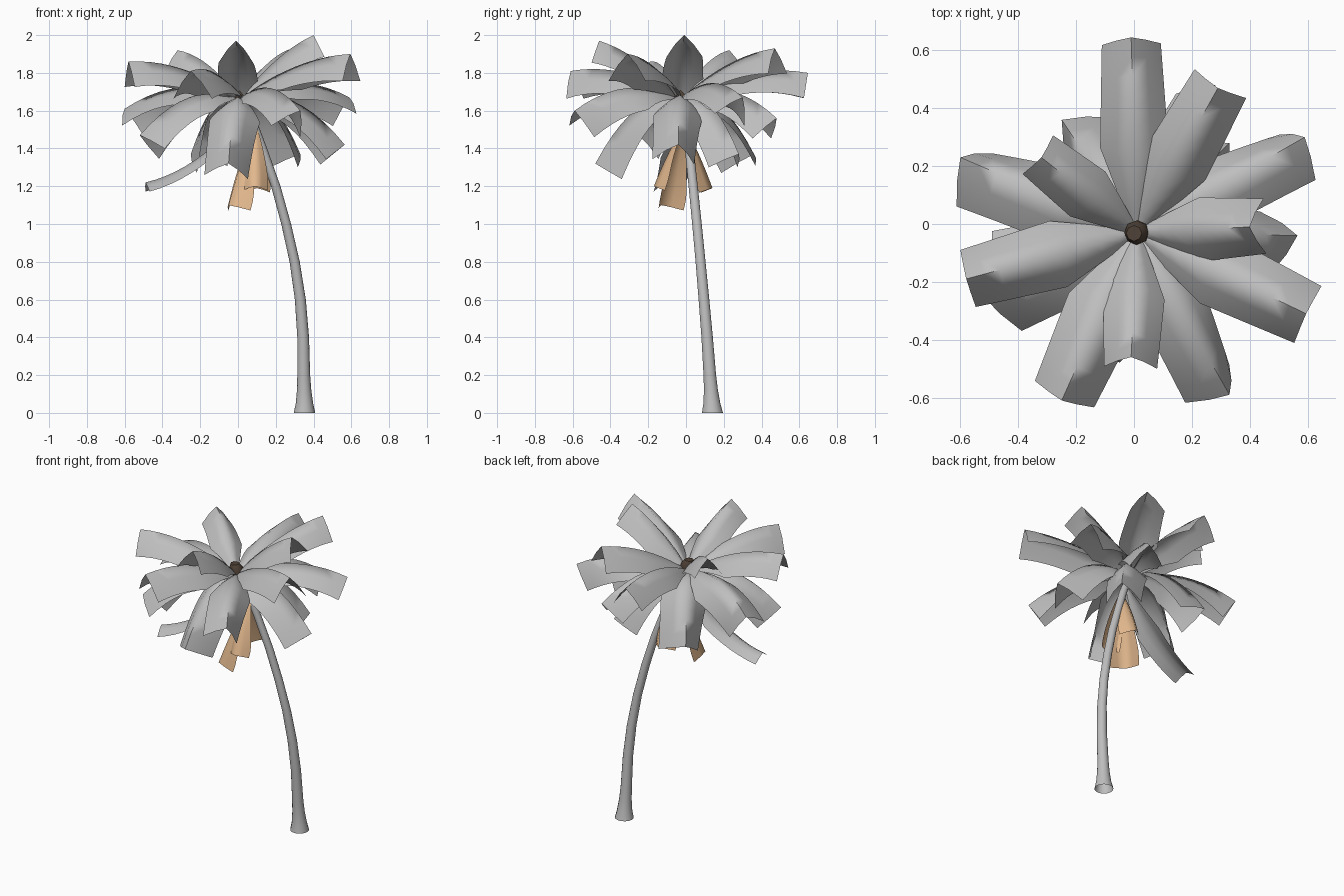
import bpy, bmesh, math
from mathutils import Vector

cube = bpy.data.objects.get("Cube")
if cube:
    bpy.data.objects.remove(cube, do_unlink=True)


def material(name, rgb):
    m = bpy.data.materials.new(name)
    m.use_nodes = True
    m.diffuse_color = (*rgb, 1)
    m.node_tree.nodes["Principled BSDF"].inputs["Base Color"].default_value = (*rgb, 1)
    return m


GREY = material("palm grey", (0.52, 0.52, 0.52))
TAN = material("dry leaf tan", (0.76, 0.48, 0.27))
BROWN = material("bud brown", (0.08, 0.055, 0.038))
UP = Vector((0, 0, 1))
HUB = Vector((0.01, -0.03, 1.66))


def finish(name, bm, mat, angle):
    mesh = bpy.data.meshes.new(name)
    bm.to_mesh(mesh)
    bm.free()
    mesh.materials.append(mat)
    ob = bpy.data.objects.new(name, mesh)
    bpy.context.collection.objects.link(ob)
    bpy.ops.object.select_all(action='DESELECT')
    ob.select_set(True)
    bpy.context.view_layer.objects.active = ob
    bpy.ops.object.shade_smooth_by_angle(angle=math.radians(angle))


def bridge(bm, rows, closed=False):
    count = len(rows[0])
    for a, b in zip(rows, rows[1:]):
        for i in range(count if closed else count - 1):
            j = (i + 1) % count
            bm.faces.new((a[i], a[j], b[j], b[i]))


def tube(name, stations, sides, mat):
    """Tube of horizontal rings with a top cap, each station being x, y, z, radius."""
    bm = bmesh.new()
    rings = []
    for x, y, z, r in stations:
        angles = [math.tau * i / sides for i in range(sides)]
        rings.append([bm.verts.new((x + r * math.cos(a), y + r * math.sin(a), z)) for a in angles])
    bridge(bm, rings, closed=True)
    bm.faces.new(rings[-1])
    finish(name, bm, mat, 45)


def frond(name, start, tip, lift, half, mat, roll=0.0, fold=1.0, widest=0.4, steps=10):
    """Arched leaf, widening from a narrow stem, folding and rolling towards its tip."""
    start, tip = Vector(start), Vector(tip)
    mid = (start + tip) / 2 + UP * lift
    out = tip - start
    out.z = 0
    side = out.normalized().cross(UP)
    bm = bmesh.new()
    rows = []
    for k in range(steps + 1):
        s = k / steps
        p = start * (1 - s) ** 2 + mid * 2 * s * (1 - s) + tip * s * s
        tangent = ((mid - start) * (1 - s) + (tip - mid) * s).normalized()
        normal = side.cross(tangent)
        a = roll * s
        across = side * math.cos(a) + normal * math.sin(a)
        rise = normal * math.cos(a) - side * math.sin(a)
        w = half * min(1, 0.1 + 0.9 * s / widest)
        spread = w * (0.86 - 0.18 * s)
        drop = w * fold * (0.5 + 0.4 * s)
        rows.append([bm.verts.new(p + across * spread * t - rise * drop * abs(t) ** 1.3)
                     for t in (-1, -0.5, 0, 0.5, 1)])
    bridge(bm, rows)
    finish(name, bm, mat, 85)


# Leaning trunk with a flared foot
tube("trunk", [
    (0.352, 0.14, 0, 0.057), (0.352, 0.137, 0.05, 0.046), (0.35, 0.132, 0.12, 0.038),
    (0.348, 0.126, 0.2, 0.034), (0.345, 0.112, 0.4, 0.031), (0.33, 0.095, 0.6, 0.029),
    (0.3, 0.077, 0.8, 0.027), (0.255, 0.058, 1.0, 0.026), (0.2, 0.038, 1.2, 0.025),
    (0.13, 0.017, 1.4, 0.024), (0.085, 0, 1.52, 0.024), (0.02, -0.026, 1.65, 0.022)], 14, GREY)

# Bud at the crown
tube("crown_bud", [(0.03, -0.025, 1.6, 0.025), (0.015, -0.028, 1.66, 0.042),
                   (0.008, -0.03, 1.705, 0.042), (0, -0.032, 1.73, 0.027)], 8, BROWN)

# Upper fronds, by midrib tip and half width
upper = [
    ((0.40, -0.01, 2.0), 0.14), ((-0.01, -0.46, 1.97), 0.135), ((0.29, 0.47, 1.93), 0.15),
    ((-0.32, 0.23, 1.92), 0.125), ((0.595, -0.31, 1.9), 0.16), ((-0.58, -0.19, 1.86), 0.15),
    ((-0.01, 0.645, 1.8), 0.15), ((-0.25, -0.61, 1.81), 0.165)]
# Lower fronds, also with the sideways roll of the tip
lower = [
    ((0.59, 0.3, 1.67), 0.155, 0.35), ((-0.6, 0.23, 1.61), 0.17, -0.35),
    ((0.33, -0.59, 1.6), 0.155, 0.35), ((0.28, 0.48, 1.56), 0.155, 0),
    ((-0.52, -0.25, 1.47), 0.17, -0.35), ((0.565, -0.04, 1.42), 0.165, 0.2),
    ((-0.25, 0.36, 1.37), 0.18, 0.3), ((0.33, 0.28, 1.37), 0.155, 0),
    ((-0.05, -0.48, 1.32), 0.17, 0.2)]
for n, (tip, half, *roll) in enumerate(upper + lower):
    frond(f"frond_{n + 1}", HUB, tip, 0.08 + 0.25 * (2 - tip[2]), half, GREY, *roll)

# Wilted frond drooping below the others
frond("wilted_frond", (0.04, -0.02, 1.58), (-0.49, -0.1, 1.22), -0.12, 0.11, GREY, fold=0.5)

# Dry leaves hanging against the trunk
for n, (tip, half) in enumerate([((-0.05, -0.13, 1.1), 0.13), ((0.1, 0.14, 1.19), 0.11),
                                 ((0.09, -0.17, 1.2), 0.1)]):
    frond(f"dry_leaf_{n + 1}", (0.09, -0.01, 1.52), tip, 0.04, half, TAN, fold=0.7, widest=0.85)
